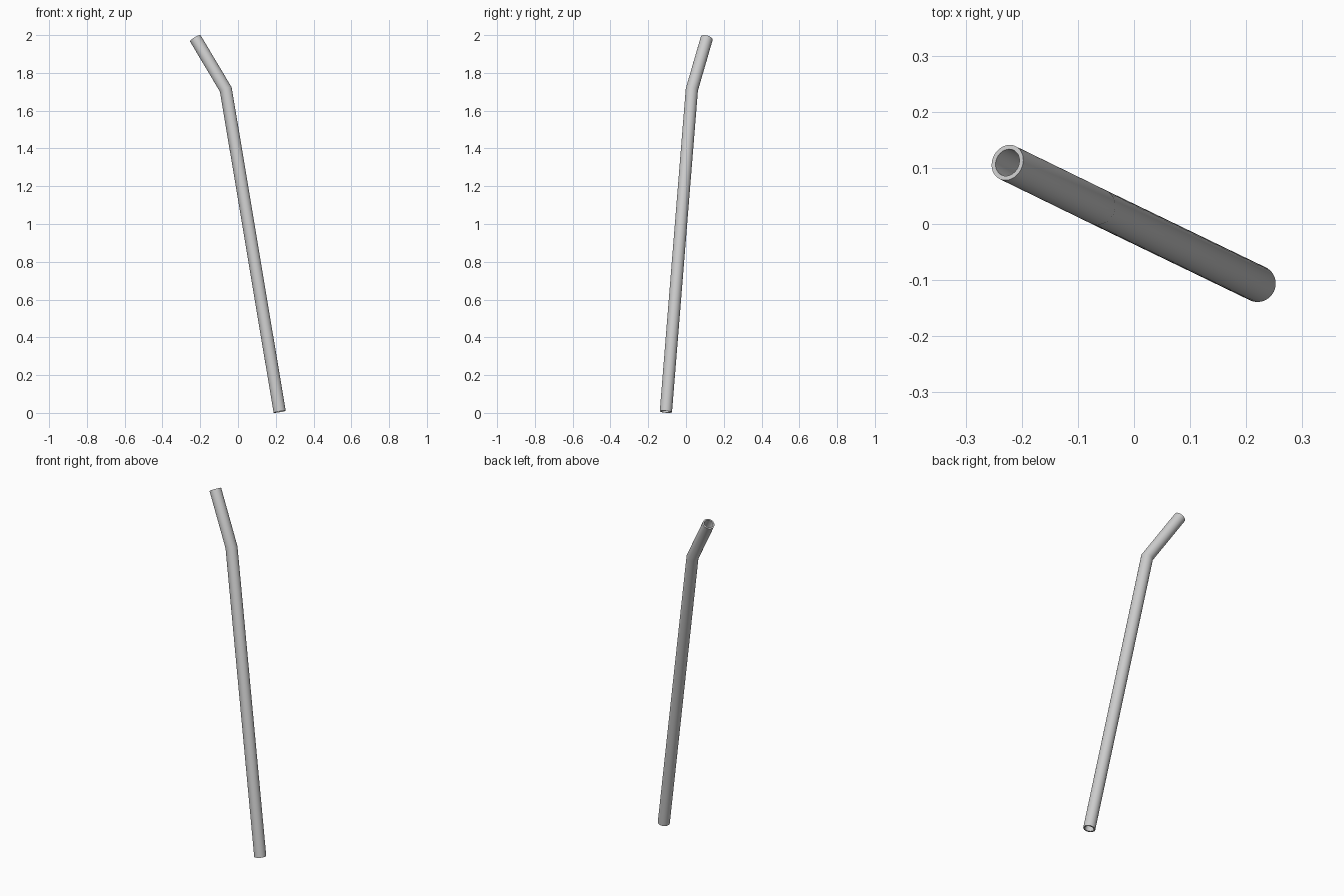
import bpy, bmesh, math
from mathutils import Vector

if "Cube" in bpy.data.objects:
    bpy.data.objects.remove(bpy.data.objects["Cube"])

SIDES = 48
OUTER, INNER = 0.0325, 0.0245

# Centre line: bottom end, bend, top end
path = [Vector((0.2205, -0.1065, 0.006)),
        Vector((-0.0645, 0.031, 1.712)),
        Vector((-0.2255, 0.1095, 1.982))]
d0 = (path[1] - path[0]).normalized()
d1 = (path[2] - path[1]).normalized()
side = d0.cross(d1).normalized()   # normal of the bend plane

bm = bmesh.new()


def ring(centre, direction, plane_normal, radius):
    """Circle across direction, slid along it onto the given cut plane."""
    up = direction.cross(side)
    verts = []
    for i in range(SIDES):
        a = 2 * math.pi * i / SIDES
        p = radius * (math.cos(a) * side + math.sin(a) * up)
        p -= direction * (p.dot(plane_normal) / direction.dot(plane_normal))
        verts.append(bm.verts.new(centre + p))
    return verts


def bridge(a, b):
    for i in range(SIDES):
        j = (i + 1) % SIDES
        bm.faces.new((a[i], a[j], b[j], b[i]))


# Outer and inner walls, mitred at the bend
mitre = (d0 + d1).normalized()
walls = []
for r in (OUTER, INNER):
    walls.append([ring(path[0], d0, d0, r),
                  ring(path[1], d0, mitre, r),
                  ring(path[2], d1, d1, r)])
for w in walls:
    bridge(w[0], w[1])
    bridge(w[1], w[2])

# Flat rims at both ends
bridge(walls[0][0], walls[1][0])
bridge(walls[0][2], walls[1][2])
bmesh.ops.recalc_face_normals(bm, faces=bm.faces)

mesh = bpy.data.meshes.new("bent_straw")
bm.to_mesh(mesh)
bm.free()
straw = bpy.data.objects.new("bent_straw", mesh)
bpy.context.collection.objects.link(straw)
bpy.context.view_layer.objects.active = straw
straw.select_set(True)
bpy.ops.object.shade_smooth_by_angle(angle=math.radians(30))
